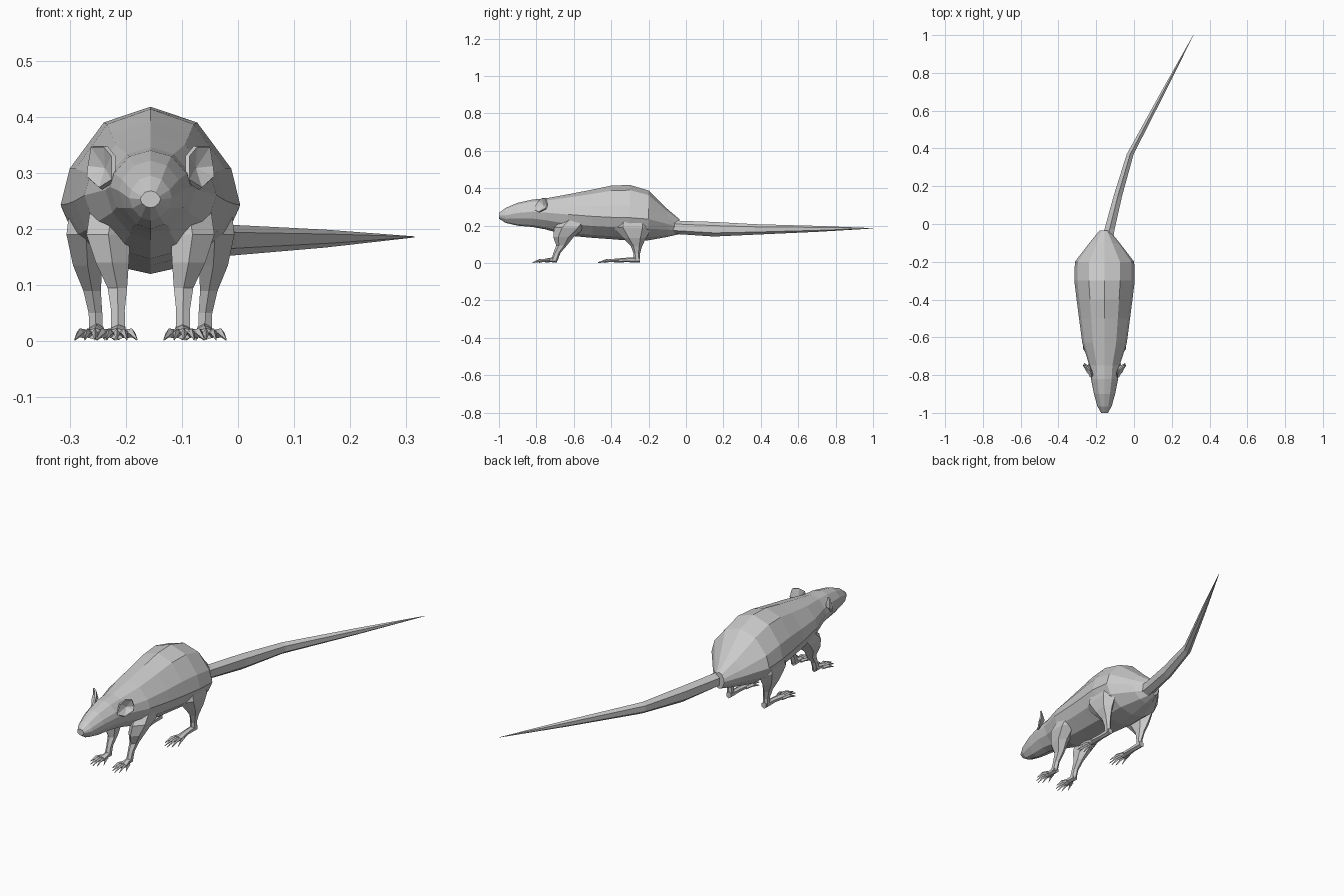
import bpy, bmesh, math

if "Cube" in bpy.data.objects:
    bpy.data.objects.remove(bpy.data.objects["Cube"])

CX = -0.156  # body centre line


def make(name, verts, faces):
    mesh = bpy.data.meshes.new(name)
    mesh.from_pydata(verts, [], faces)
    bm = bmesh.new()
    bm.from_mesh(mesh)
    bmesh.ops.recalc_face_normals(bm, faces=bm.faces)
    bm.to_mesh(mesh)
    bm.free()
    ob = bpy.data.objects.new(name, mesh)
    bpy.context.collection.objects.link(ob)
    return ob


def loft(name, rings):
    """Skin a list of equal-length rings and cap both ends."""
    n = len(rings[0])
    verts = [p for r in rings for p in r]
    faces = [[i * n + j, i * n + (j + 1) % n, (i + 1) * n + (j + 1) % n, (i + 1) * n + j]
             for i in range(len(rings) - 1) for j in range(n)]
    faces.append(list(range(n)))
    faces.append([len(verts) - n + j for j in range(n)])
    return make(name, verts, faces)


def ring_xz(x, y, z, rx, rz, n):
    """Upright ring facing along y, first corner on top."""
    return [(x + rx * math.sin(math.tau * k / n), y, z + rz * math.cos(math.tau * k / n))
            for k in range(n)]


def ring_xy(x, y, z, rx, ry, n):
    """Level ring for the legs."""
    return [(x + rx * math.cos(math.tau * (k + 0.5) / n),
             y + ry * math.sin(math.tau * (k + 0.5) / n), z) for k in range(n)]


# Body and head: y, half width, top, widest height, bottom
stations = [
    (-1.0, .018, .268, .253, .238), (-.965, .038, .295, .255, .215),
    (-.90, .056, .322, .268, .20), (-.82, .072, .340, .275, .193),
    (-.75, .080, .346, .270, .180), (-.63, .118, .368, .260, .147),
    (-.50, .135, .393, .250, .135), (-.40, .148, .414, .245, .128),
    (-.30, .160, .418, .243, .120), (-.20, .157, .388, .235, .122),
    (-.10, .080, .290, .210, .140), (-.035, .027, .235, .195, .155)]
half = [(0, 1), (.52, .84), (.9, .37), (1, 0), (.85, -.45), (.45, -.87), (0, -1)]
section = half + [(-x, z) for x, z in half[-2:0:-1]]
loft("body", [[(CX + u * w, y, m + v * ((t - m) if v > 0 else (m - b))) for u, v in section]
              for y, w, t, m, b in stations])

# Tail: x, y, z, half width, half height
tail = [(-.138, -.07, .193, .033, .037), (-.13, -.03, .19, .031, .036),
        (-.085, .15, .181, .026, .039), (-.02, .37, .180, .021, .028),
        (.155, .70, .183, .013, .016), (.314, 1.0, .186, .001, .001)]
loft("tail", [ring_xz(*p, 6) for p in tail])

# Legs: offset from centre line, y, z, half width, half depth
front_leg = [(.065, -.56, .26, .045, .075), (.075, -.62, .19, .045, .085),
             (.068, -.655, .14, .034, .055), (.059, -.665, .095, .020, .029),
             (.058, -.690, .055, .014, .019), (.058, -.705, .012, .015, .018)]
hind_leg = [(.09, -.28, .27, .058, .10), (.115, -.285, .19, .040, .105),
            (.112, -.275, .135, .030, .062), (.104, -.265, .09, .018, .030),
            (.098, -.263, .05, .014, .017), (.097, -.262, .012, .014, .017)]


def foot(label, s, off, heel, ball, tip):
    """Flat paw with a fan of pointed toes."""
    x = CX + s * off
    loft(label + "_foot", [ring_xz(x, heel, .018, .014, .016, 6),
                           ring_xz(x, (heel + ball) / 2, .017, .015, .012, 6),
                           ring_xz(x + s * .003, ball, .013, .022, .010, 6)])
    for k in range(5):
        f = (k - 2) / 2
        reach = tip + .035 * f * f
        base = x + s * .003 + f * .016
        end = x + s * .003 + f * .036
        back = ball + .012 + .012 * abs(f)
        loft(f"{label}_toe_{k}", [
            ring_xz(base, back, .013, .007, .008, 4),
            ring_xz(base + (end - base) * .55, (back + reach) / 2, .015, .006, .008, 4),
            ring_xz(end, reach, .003, .001, .002, 4)])


for s, side in ((-1, "right"), (1, "left")):
    for label, rings in (("front", front_leg), ("hind", hind_leg)):
        loft(f"{side}_{label}_leg",
             [ring_xy(CX + s * o, y, z, rx, ry, 6) for o, y, z, rx, ry in rings])
    foot(side + "_front", s, .057, -.69, -.755, -.82)
    foot(side + "_hind", s, .096, -.245, -.385, -.47)

    # Cupped ear: rim points around a sunken centre
    rim = [(.066, -.79, .330), (.080, -.77, .347), (.104, -.75, .347), (.110, -.74, .312),
           (.112, -.748, .292), (.089, -.785, .272), (.066, -.815, .287)]
    pts = [(CX + s * a, y, z) for a, y, z in rim] + [(CX + s * .078, -.757, .308)]
    ear = make(side + "_ear", pts, [(k, (k + 1) % 7, 7) for k in range(7)])
    mod = ear.modifiers.new("thickness", 'SOLIDIFY')
    mod.thickness = .008
    mod.offset = 0
